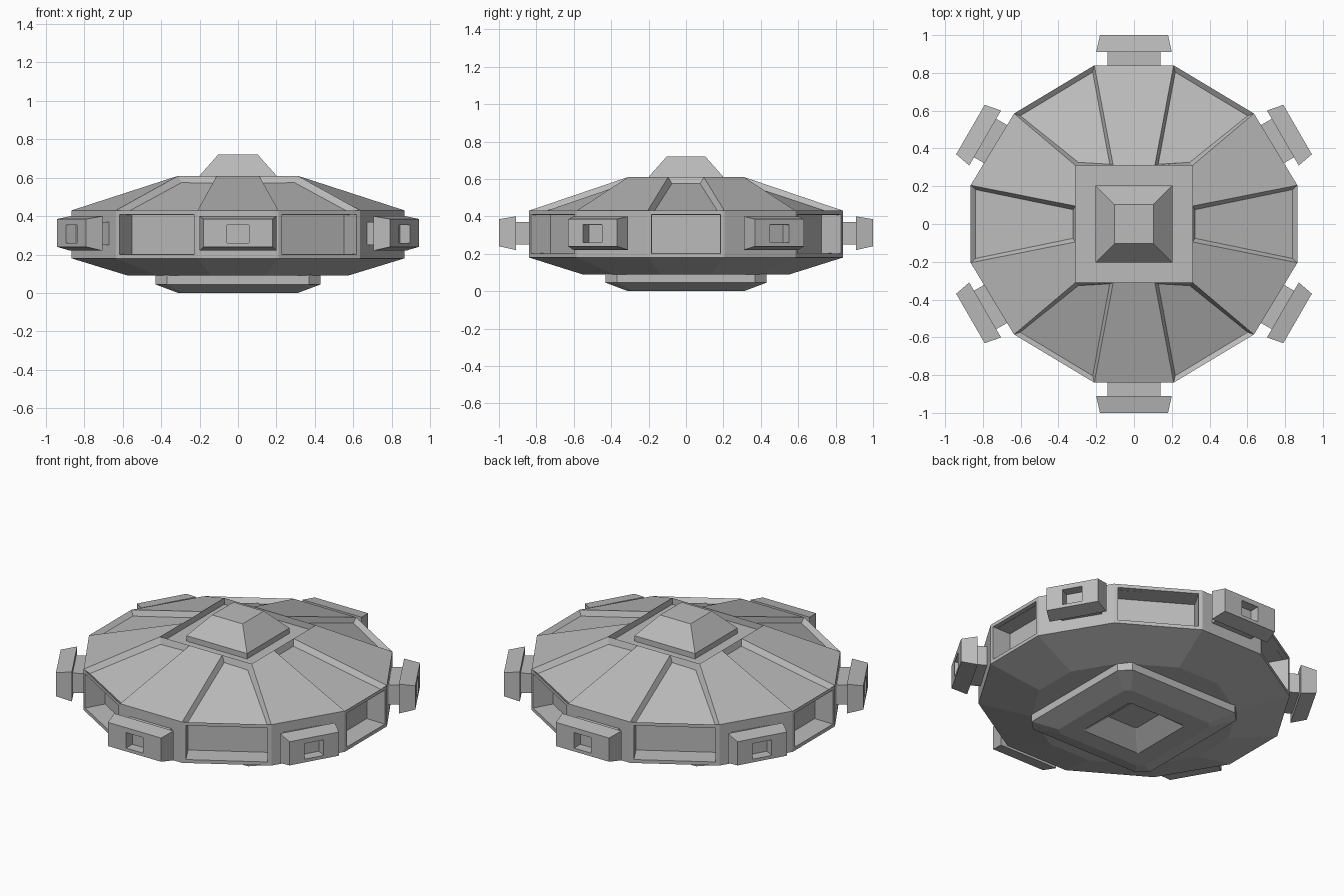
import bpy, bmesh, math
from mathutils import Matrix

if "Cube" in bpy.data.objects:
    bpy.data.objects.remove(bpy.data.objects["Cube"])

grey = bpy.data.materials.new("plain grey")
grey.diffuse_color = (0.5, 0.5, 0.5, 1)
grey.use_nodes = True
grey.node_tree.nodes["Principled BSDF"].inputs["Base Color"].default_value = grey.diffuse_color


def finish(bm, name):
    bmesh.ops.recalc_face_normals(bm, faces=bm.faces)
    me = bpy.data.meshes.new(name)
    bm.to_mesh(me)
    bm.free()
    me.materials.append(grey)
    ob = bpy.data.objects.new(name, me)
    bpy.context.collection.objects.link(ob)
    return ob


def loft(bm, rings):
    """Skin a stack of equal-length rings; returns the bands, bottom cap, top cap."""
    vs = [[bm.verts.new(p) for p in r] for r in rings]
    n = len(vs[0])
    bands = [[bm.faces.new((a[i], a[(i + 1) % n], b[(i + 1) % n], b[i])) for i in range(n)]
             for a, b in zip(vs, vs[1:])]
    caps = bm.faces.new(vs[0][::-1]), bm.faces.new(vs[-1])
    bmesh.ops.recalc_face_normals(bm, faces=bm.faces)
    return bands, caps[0], caps[1]


def quadrants(p):
    """Three first-quadrant points mirrored into a twelve-point loop, counterclockwise."""
    q = p + [(-x, y) for x, y in reversed(p)]
    return q + [(-x, -y) for x, y in q]


def at(loop, z, s=1.0):
    return [(x * s, y * s, z) for x, y in loop]


def square(h, z, c=0.0):
    if c:
        return [(h, -h + c, z), (h, h - c, z), (h - c, h, z), (-h + c, h, z),
                (-h, h - c, z), (-h, -h + c, z), (-h + c, -h, z), (h - c, -h, z)]
    return [(h, -h, z), (h, h, z), (-h, h, z), (-h, -h, z)]


# Saucer hull: twelve-sided rim rising to a square sunken deck
rim = quadrants([(0.865, 0.205), (0.635, 0.585), (0.21, 0.84)])
deck = quadrants([(0.31, 0.095), (0.31, 0.31), (0.11, 0.31)])
bm = bmesh.new()
bands, _, _ = loft(bm, [at(rim, 0.09, 0.66), at(rim, 0.18), at(rim, 0.43),
                        at(deck, 0.61), at(deck, 0.572)])
# window sectors lie between the pod sectors: every other face
roof, wall = [[f for i, f in enumerate(bands[k]) if i % 2 == 1] for k in (2, 1)]
# bridging face i joins points i and i+1, so pods (30, 90 deg...) are even
bmesh.ops.inset_individual(bm, faces=roof, thickness=0.03, depth=-0.03)
bmesh.ops.inset_individual(bm, faces=wall, thickness=0.03, depth=0)
bmesh.ops.inset_individual(bm, faces=wall, thickness=0.004, depth=-0.12)
finish(bm, "saucer_hull")

# Top cap: low plinth with a truncated pyramid
bm = bmesh.new()
loft(bm, [square(0.205, 0.565), square(0.205, 0.605), square(0.103, 0.72)])
finish(bm, "top_cap")

# Belly block: chamfered slab tapering down, with a tapered pocket
bm = bmesh.new()
_, bottom, _ = loft(bm, [square(0.31, 0.0, 0.03), square(0.43, 0.045, 0.06),
                         square(0.43, 0.095, 0.06)])
finish_faces = [bottom]
bmesh.ops.delete(bm, geom=finish_faces, context='FACES_ONLY')
pocket = [[bm.verts.new(p) for p in square(h, z, c)]
          for h, z, c in ((0.2, 0.0, 0.01), (0.1, 0.08, 0.005))]
bm.verts.ensure_lookup_table()
outer = list(bm.verts)[:8]
for a, b in ((outer, pocket[0]), (pocket[0], pocket[1])):
    for i in range(8):
        j = (i + 1) % 8
        bm.faces.new((a[i], a[j], b[j], b[i]))
bm.faces.new(pocket[1])
finish(bm, "belly_block")


# Pods: neck plus tapered head with a square port, built along +x
def rect(x, w, z0, z1):
    return [(x, -w, z0), (x, w, z0), (x, w, z1), (x, -w, z1)]


for k in range(6):
    ang = math.radians(30 + 60 * k)
    w = 1.0 if k in (1, 4) else 0.84
    turn = Matrix.Rotation(ang, 4, 'Z')
    bm = bmesh.new()
    loft(bm, [rect(0.78, 0.14 * w, 0.25, 0.37), rect(0.92, 0.14 * w, 0.25, 0.37)])
    bm.transform(turn)
    finish(bm, f"pod_neck_{k + 1}")

    bm = bmesh.new()
    loft(bm, [rect(0.91, 0.2 * w, 0.22, 0.40), rect(1.0, 0.18 * w, 0.24, 0.385)])
    front = max(bm.faces, key=lambda f: f.calc_center_median().x)
    # port: shrink an inset face to size, then push it in
    bmesh.ops.inset_individual(bm, faces=[front], thickness=0.02, depth=0)
    for v in front.verts:
        v.co.y = math.copysign(0.058, v.co.y)
        v.co.z = 0.26 if v.co.z < 0.31 else 0.355
    bmesh.ops.inset_individual(bm, faces=[front], thickness=0.001, depth=-0.06)
    bm.transform(turn)
    finish(bm, f"pod_head_{k + 1}")
